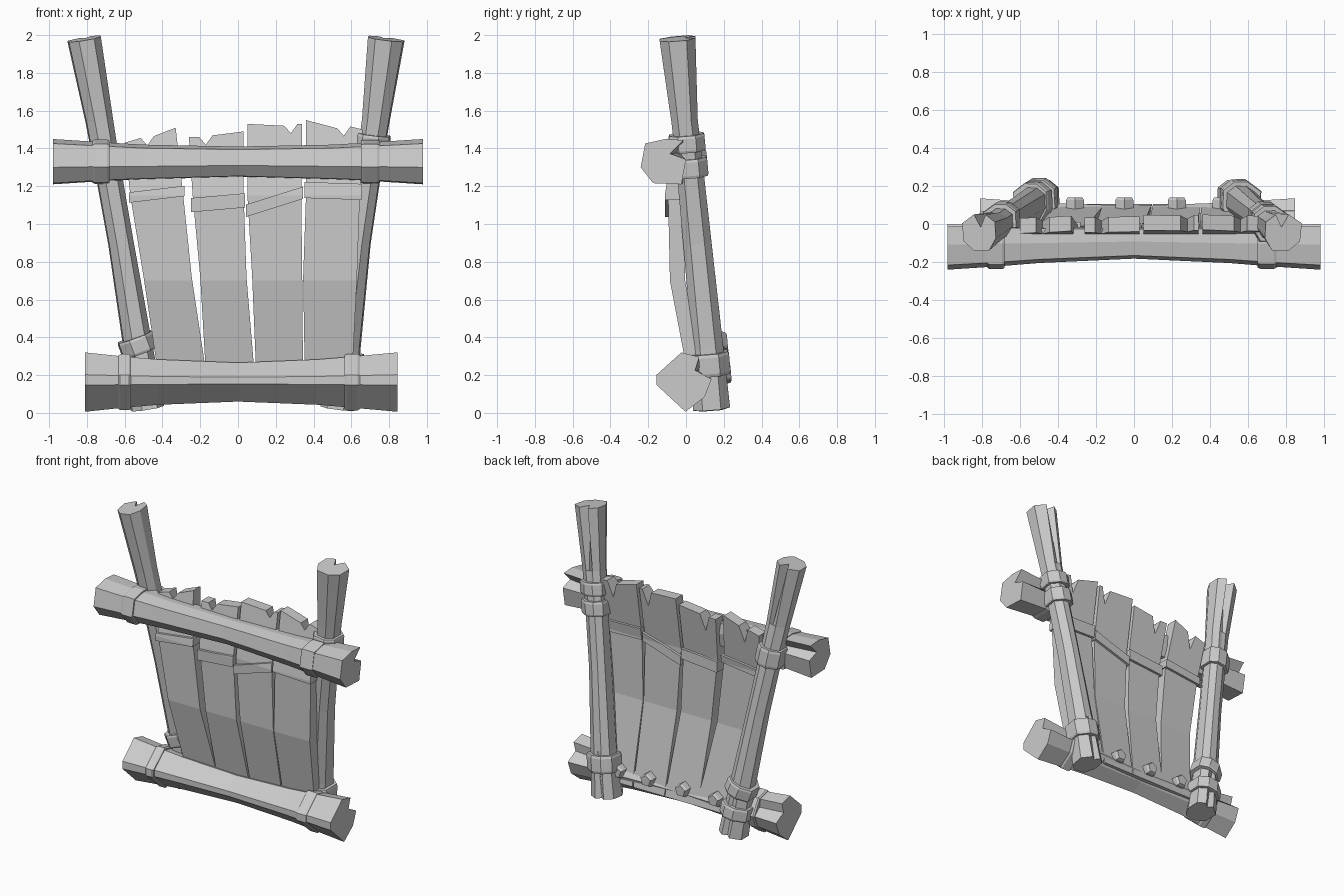
import bpy, bmesh
from mathutils import Vector

if "Cube" in bpy.data.objects:
    bpy.data.objects.remove(bpy.data.objects["Cube"])


def finish(bm, name):
    bmesh.ops.recalc_face_normals(bm, faces=bm.faces[:])
    me = bpy.data.meshes.new(name)
    bm.to_mesh(me)
    bm.free()
    ob = bpy.data.objects.new(name, me)
    bpy.context.collection.objects.link(ob)
    return ob


def interp(table, t):
    """Piecewise linear lookup; rows are (t, values...)."""
    for a, b in zip(table, table[1:]):
        if t <= b[0] or b is table[-1]:
            f = (t - a[0]) / (b[0] - a[0])
            return [p + (q - p) * f for p, q in zip(a[1:], b[1:])]


def loft(name, section, notch, stations, u, v):
    """Skin a section along stations (centre, ru, rv, crack); crack opens the notch corner."""
    bm = bmesh.new()
    rings = []
    n = len(section)
    for c, ru, rv, crack in stations:
        ring = []
        for i, p in enumerate(section):
            p = Vector(p)
            if i == notch:
                mid = (Vector(section[i - 1]) + Vector(section[(i + 1) % n])) / 2
                p = mid.lerp(p, crack)
            ring.append(bm.verts.new(Vector(c) + u * p.x * ru + v * p.y * rv))
        rings.append(ring)
    for a, b in zip(rings, rings[1:]):
        for i in range(n):
            j = (i + 1) % n
            bm.faces.new((a[i], a[j], b[j], b[i]))
    bm.faces.new(rings[0])
    bm.faces.new(rings[-1])
    return finish(bm, name)


def band(name, section, notch, centre, axis, width, ru, rv, u, v):
    """Chamfered collar wrapped round a post or beam."""
    c = Vector(centre)
    st = [(c + axis * width * k, ru * s, rv * s, 0)
          for k, s in ((-.5, .95), (-.36, 1), (.36, 1), (.5, .95))]
    return loft(name, section, notch, st, u, v)


X, Y, Z = Vector((1, 0, 0)), Vector((0, 1, 0)), Vector((0, 0, 1))

# Posts, leaning outwards and forwards, with split tops
post_sec = [(-.9, -.5), (-.3, -1), (.6, -1), (1, -.3), (.95, .6), (.4, 1), (.1, .3), (-.3, 1), (-1, .5)]
left = [(.025, -.48, .135, .09, .098), (.35, -.53, .115, .078, .082), (.9, -.62, .06, .068, .075),
        (1.35, -.70, .015, .07, .07), (1.55, -.735, -.008, .074, .07), (1.98, -.815, -.045, .09, .095)]
right = [(.025, .53, .135, .095, .098), (.35, .57, .115, .08, .082), (.9, .635, .06, .068, .075),
         (1.35, .70, .015, .07, .07), (1.55, .73, -.008, .074, .07), (1.98, .785, -.045, .098, .095)]
for side, rows, sx, bands in (
        ("left", left, 1, ((.2, .09, 0), (.36, .09, .2), (1.32, .13, 0))),
        ("right", right, -1, ((.26, .12, 0), (1.30, .10, 0), (1.43, .09, 0)))):
    axis = (Vector((rows[-1][1], rows[-1][2], 1.98)) - Vector((rows[0][1], rows[0][2], .025))).normalized()
    u = (X - axis * X.dot(axis)).normalized()
    v = axis.cross(u)
    st = [(Vector((x, y, z)), a, b, k) for (z, x, y, a, b), k in zip(rows, (.4, 0, 0, 0, .1, 1))]
    loft(side + "_post", [(sx * p[0], p[1]) for p in post_sec], 6, st, u, v)
    for i, (z, w, tilt) in enumerate(bands):
        x, y, a, b = interp(rows, z)
        ax = (axis - X * tilt).normalized()
        bu = (X - ax * X.dot(ax)).normalized()
        band(f"{side}_post_band_{i}", [(sx * p[0], p[1]) for p in post_sec], 6,
             (x, y, z), ax, w, a + .022, b + .025, bu, ax.cross(bu))

# Cross beams, waisted in the middle: rows are (x, y, z, ry, rz)
top_sec = [(-1, -.25), (-.8, .8), (.1, 1), (.9, .95), (.3, .35), (1, .1), (.8, -1), (-.45, -.95)]
low_sec = [(-1, .25), (-1, -.1), (.05, -1), (.75, -.5), (1, .1), (.4, .4), (.55, .85), (-.1, 1)]
top_rows = [(-.98, -.12, 1.33, .12, .12), (-.72, -.115, 1.33, .108, .103), (-.5, -.11, 1.328, .095, .092),
            (0, -.10, 1.33, .082, .08), (.5, -.11, 1.328, .095, .092), (.72, -.115, 1.33, .108, .103),
            (.98, -.12, 1.33, .12, .12)]
low_rows = [(-.81, -.01, .163, .145, .157), (-.6, -.01, .163, .13, .135), (-.42, -.01, .163, .12, .12),
            (0, -.01, .163, .105, .103), (.42, -.01, .163, .12, .12), (.6, -.01, .163, .13, .135),
            (.845, -.01, .163, .145, .157)]
for name, rows, sec, notch, places in (
        ("top", top_rows, top_sec, 4, ((-.725, .09), (.70, .10))),
        ("bottom", low_rows, low_sec, 5, ((-.6, .065), (.605, .08)))):
    st = [(Vector(r[:3]), r[3], r[4], k) for r, k in zip(rows, (1, .4, 0, 0, 0, .4, 1))]
    loft(name + "_beam", sec, notch, st, Y, Z)
    for i, (x, w) in enumerate(places):
        y, z, a, b = interp(rows, x)
        band(f"{name}_beam_band_{i}", sec, notch, (x, y, z), X, w, a + .014, b + .014, Y, Z)

# Planks share one bent side profile: z -> y
bend = [(.12, .065), (.7, -.045), (1.15, -.055), (1.55, .01)]


def slab(name, outline, thick, raise_front=None):
    """Extrude an x-z outline, crease it at the bends and push it onto the bent profile."""
    bm = bmesh.new()
    front = [bm.verts.new((x, -thick / 2, z)) for x, z in outline]
    back = [bm.verts.new((x, thick / 2, z)) for x, z in outline]
    if raise_front is not None:
        front[raise_front].co.z += .07
    n = len(outline)
    bm.faces.new(front)
    bm.faces.new(back[::-1])
    for i in range(n):
        j = (i + 1) % n
        bm.faces.new((front[i], back[i], back[j], front[j]))
    for z, _ in bend[1:3]:
        bmesh.ops.bisect_plane(bm, geom=bm.verts[:] + bm.edges[:] + bm.faces[:],
                               plane_co=(0, 0, z), plane_no=(0, 0, 1))
    for vert in bm.verts:
        vert.co.y += interp(bend, vert.co.z)[0]
    return finish(bm, name)


# (left, right) at bottom, middle, strap; top corners; notch x; strap z left/right; strap height
planks = [
    ((-.41, -.155), (-.50, -.245), (-.57, -.29), (-.60, 1.43), (-.33, 1.51), -.48, 1.14, 1.175, .055),
    ((-.165, .095), (-.20, .045), (-.24, .03), (-.26, 1.46), (.03, 1.49), -.17, 1.10, 1.125, .075),
    ((.10, .345), (.075, .34), (.05, .335), (.05, 1.53), (.34, 1.53), .28, 1.07, 1.165, .065),
    ((.355, .60), (.345, .63), (.36, .645), (.36, 1.55), (.66, 1.50), .56, 1.18, 1.17, .085)]
for i, (lo, mid, hi, tl, tr, nx, zl, zr, h) in enumerate(planks):
    f = (nx - tl[0]) / (tr[0] - tl[0])
    nz = tl[1] + (tr[1] - tl[1]) * f
    outline = [(lo[0], .12), (lo[1], .12), (mid[1], .72), (hi[1], 1.15), tr,
               (nx + .035, nz), (nx, nz - .12), (nx - .035, nz - .01), tl, (hi[0], 1.15), (mid[0], .72)]
    slab(f"plank_{i}", outline, .08, 6)
    l, r = hi[0] - .008, hi[1] + .008
    slab(f"plank_strap_{i}", [(l, zl - h / 2), (r, zr - h / 2), (r, zr + h / 2), (l, zl + h / 2)], .115)

# Pegs on the back of the planks
for i, x in enumerate((-.31, -.05, .225, .46)):
    pent = [(0, 1), (.95, .31), (.59, -.81), (-.59, -.81), (-.95, .31)]
    loft(f"peg_{i}", pent, None, [(Vector((x, y, .21)), r, r, 0)
                                  for y, r in ((.06, .05), (.125, .05), (.14, .04))], X, Z)
